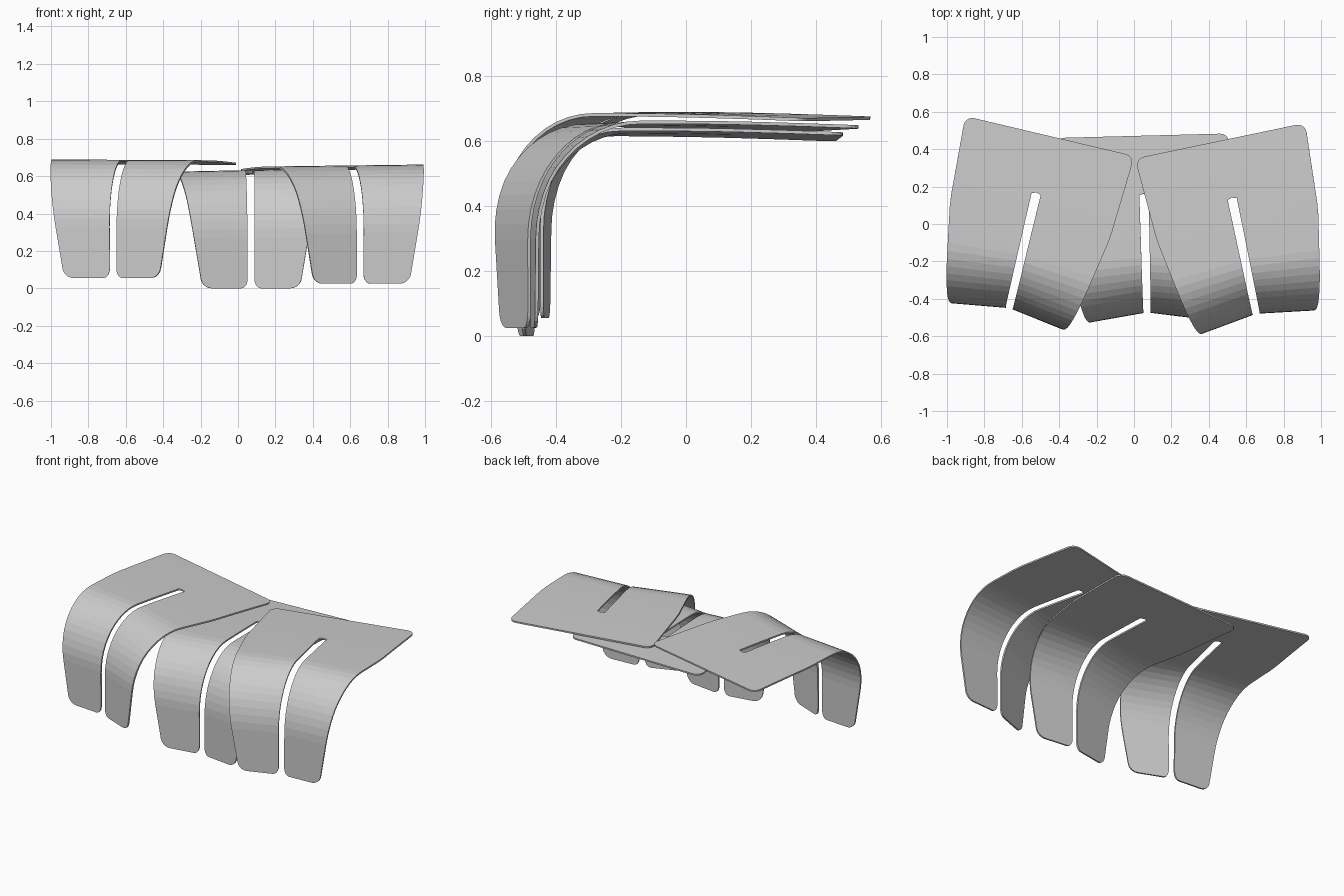
import bpy, bmesh, math

cube = bpy.data.objects.get("Cube")
if cube:
    bpy.data.objects.remove(cube, do_unlink=True)

grey = bpy.data.materials.new("plain_grey")
grey.use_nodes = True
color = (0.6, 0.6, 0.6, 1)
grey.diffuse_color = color
grey.node_tree.nodes["Principled BSDF"].inputs["Base Color"].default_value = color

FLAT, BEND, DROP, HEIGHT = 0.65, 0.295, 0.36, 0.632
SLOT, CORNER, RISE = 0.31, 0.05, 0.015
WIDTHS = [(0, 0.465), (0.45, 0.44), (0.65, 0.40), (0.93, 0.345), (1.17, 0.305), (1.5, 0.25)]


def lerp_table(table, s):
    for (a, va), (b, vb) in zip(table, table[1:]):
        if s <= b:
            return va + (vb - va) * (s - a) / (b - a)
    return table[-1][1]


def side_profile():
    """Depth, height and arc length: flat top, elliptical bend, hanging flap."""
    near_corner = [CORNER * (1 - math.cos(math.radians(a))) for a in range(0, 91, 18)]
    flat = near_corner + [0.12, 0.2, SLOT, SLOT + 0.008, 0.36, 0.42, 0.48, 0.54, 0.6]
    pts = [(d, RISE * math.sin(math.pi / 2 * d / FLAT)) for d in flat]
    for i in range(13):
        a = math.pi / 2 * i / 12
        pts.append((FLAT + BEND * math.sin(a), RISE - DROP * (1 - math.cos(a))))
    bottom = RISE - HEIGHT
    pts += [(FLAT + BEND, RISE - DROP - 0.07 * k) for k in (1, 2)]
    pts += [(FLAT + BEND, bottom + e) for e in reversed(near_corner)]
    rows, s = [], 0
    for i, p in enumerate(pts):
        if i:
            s += math.dist(p, pts[i - 1])
        rows.append((*p, s))
    return rows


def corner_inset(dist):
    """How far a rounded corner pulls the edge in at this distance from the end."""
    if dist >= CORNER:
        return 0
    return CORNER - math.sqrt(max(0, CORNER ** 2 - (CORNER - dist) ** 2))


def make_panel(name, location, angle, tilt):
    rows = side_profile()
    total = rows[-1][2]
    bm = bmesh.new()
    cols = 6
    for side in (-1, 1):
        grid = []
        for d, h, s in rows:
            end = corner_inset(total - s)
            outer = lerp_table(WIDTHS, s) - corner_inset(s) - end
            inner = 0 if s <= SLOT + 0.002 else 0.025 - 0.007 * min(1, s - SLOT) + end * 0.7
            line = []
            for c in range(cols + 1):
                t = c / cols if side > 0 else 1 - c / cols
                u = inner + (outer - inner) * t
                # flaps flare forward towards their outer edges
                flare = 0.15 * u * min(1, max(0, (d - 0.4) / 0.5))
                lean = tilt * side * u * (1 + min(0, h / HEIGHT))
                line.append(bm.verts.new((side * u, -d - flare, h + lean)))
            grid.append(line)
        for a, b in zip(grid, grid[1:]):
            for c in range(cols):
                bm.faces.new((a[c], b[c], b[c + 1], a[c + 1]))
    bmesh.ops.remove_doubles(bm, verts=bm.verts, dist=0.0001)
    mesh = bpy.data.meshes.new(name)
    bm.to_mesh(mesh)
    bm.free()
    mesh.materials.append(grey)
    obj = bpy.data.objects.new(name, mesh)
    bpy.context.collection.objects.link(obj)
    obj.location = location
    obj.rotation_euler.z = math.radians(angle)
    # sheet thickness
    solid = obj.modifiers.new("thickness", "SOLIDIFY")
    solid.thickness = 0.01
    solid.offset = -1
    return obj


# three overlapping slotted panels
make_panel("right_panel", (-0.45, 0.47, 0.672), -13.3, -0.005)
make_panel("middle_panel", (0.045, 0.472, 0.617), 1.5, 0.02)
make_panel("left_panel", (0.46, 0.445, 0.642), 11.8, 0.012)
